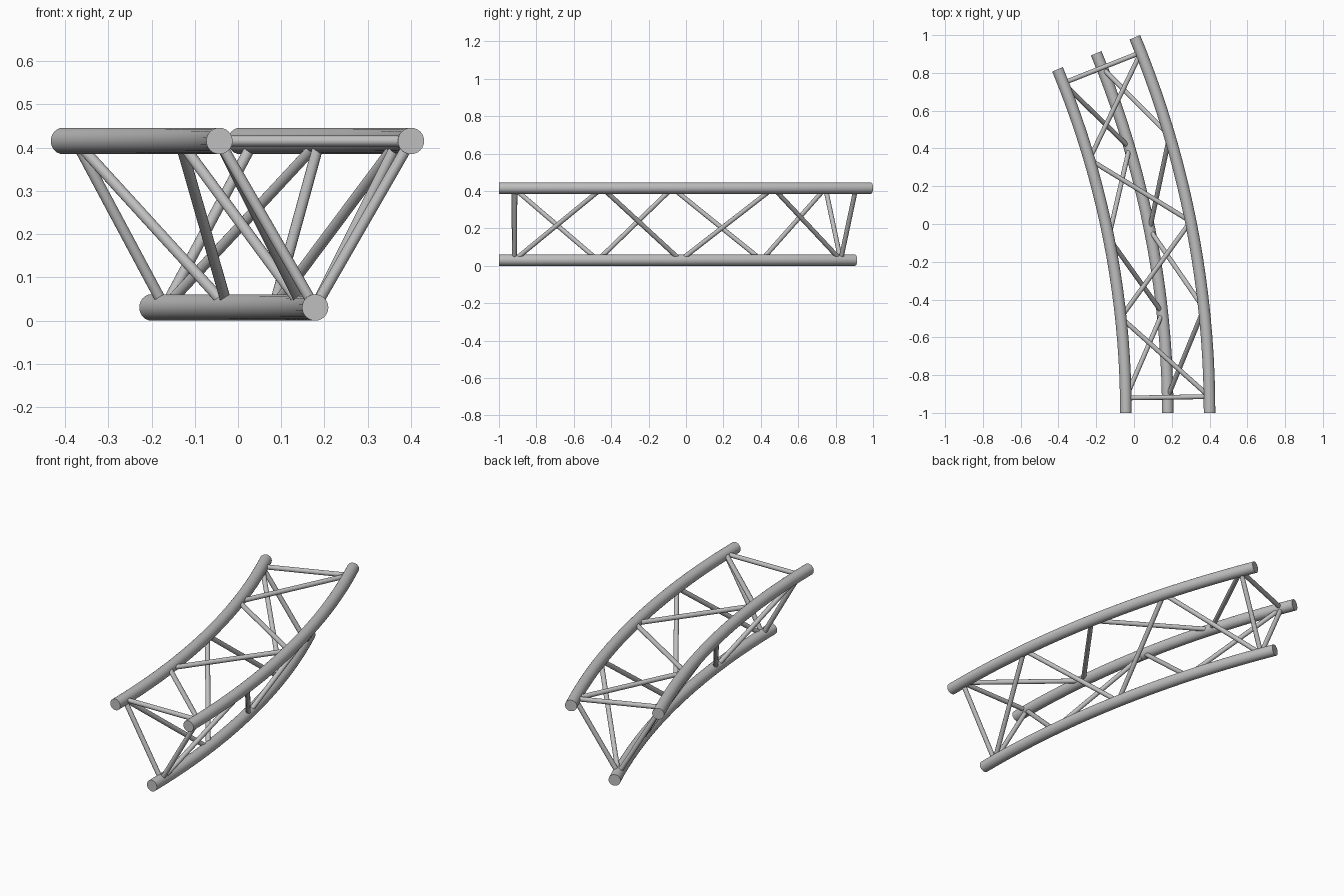
import bpy, bmesh
from math import sin, cos, radians
from mathutils import Vector, Matrix

cube = bpy.data.objects.get("Cube")
if cube:
    bpy.data.objects.remove(cube)

# One bare metal colour
metal = bpy.data.materials.new("grey_metal")
metal.use_nodes = True
colour = (0.52, 0.52, 0.52, 1)
metal.diffuse_color = colour
metal.node_tree.nodes["Principled BSDF"].inputs["Base Color"].default_value = colour

# Truss layout: three chords bent around one vertical axis
CENTRE = Vector((-4.796, -1, 0))
SWEEP = radians(22.5)
TUBE, ROD = 0.0305, 0.0125
CHORDS = {
    "inner": (4.753, 0.4155),
    "outer": (5.196, 0.4155),
    "lower": (4.9745, 0.0305),
}
FIRST = radians(0.95)
NODES = [FIRST + (SWEEP - 2 * FIRST) * i / 4 for i in range(5)]


def finish(name, bm):
    bmesh.ops.recalc_face_normals(bm, faces=bm.faces)
    mesh = bpy.data.meshes.new(name)
    bm.to_mesh(mesh)
    bm.free()
    mesh.materials.append(metal)
    obj = bpy.data.objects.new(name, mesh)
    bpy.context.collection.objects.link(obj)
    bpy.ops.object.select_all(action="DESELECT")
    obj.select_set(True)
    bpy.context.view_layer.objects.active = obj
    bpy.ops.object.shade_smooth_by_angle(angle=radians(35))


def node(chord, i):
    radius, z = CHORDS[chord]
    a = NODES[i]
    return CENTRE + Vector((radius * cos(a), radius * sin(a), z))


def chord_tube(name, radius, z):
    # Spin a circle around the bend axis, then cap both ends
    bm = bmesh.new()
    place = Matrix.Translation(CENTRE + Vector((radius, 0, z))) @ Matrix.Rotation(radians(90), 4, "X")
    bmesh.ops.create_circle(bm, segments=24, radius=TUBE, matrix=place)
    bmesh.ops.spin(bm, geom=bm.verts[:] + bm.edges[:], cent=CENTRE, axis=(0, 0, 1),
                   angle=SWEEP, steps=20, use_duplicate=False)
    rims = [e for e in bm.edges if e.is_boundary]
    bmesh.ops.holes_fill(bm, edges=rims, sides=0)
    finish(name, bm)


def rod(name, a, b):
    bm = bmesh.new()
    turn = (b - a).to_track_quat("Z", "Y").to_matrix().to_4x4()
    bmesh.ops.create_cone(bm, cap_ends=True, segments=16, radius1=ROD, radius2=ROD,
                          depth=(b - a).length, matrix=Matrix.Translation((a + b) / 2) @ turn)
    finish(name, bm)


# Main chords
for label, (radius, z) in CHORDS.items():
    chord_tube(label + "_chord", radius, z)

# Each side of the triangle: end struts plus a zigzag of diagonals
for start, other in (("outer", "inner"), ("lower", "outer"), ("inner", "lower")):
    side = start + "_" + other
    for i, end in ((0, "front"), (4, "back")):
        rod(f"{side}_{end}_strut", node(start, i), node(other, i))
    for i in range(4):
        a, b = (start, other) if i % 2 == 0 else (other, start)
        rod(f"{side}_diagonal_{i + 1}", node(a, i), node(b, i + 1))
